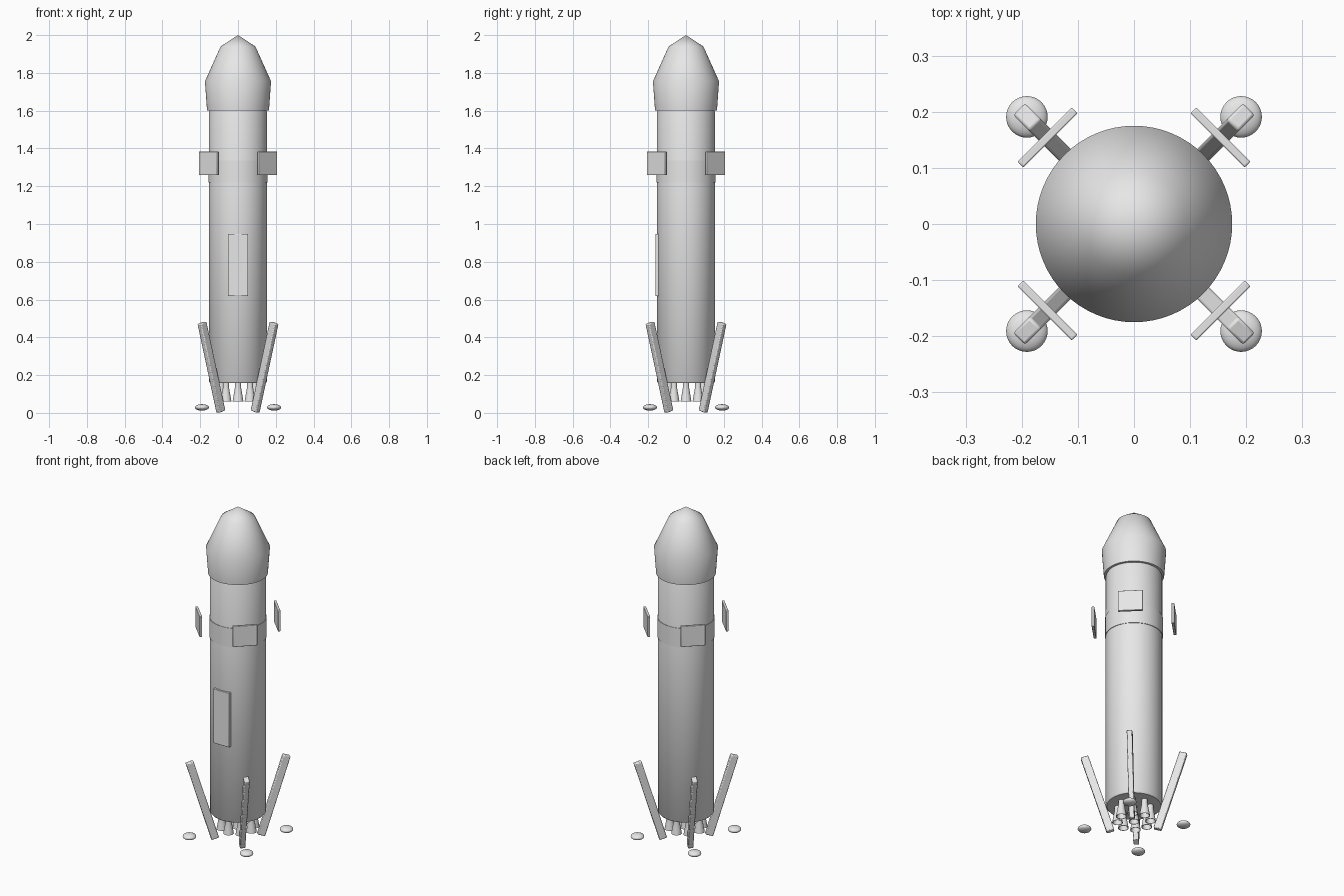
import bpy, bmesh, math
from mathutils import Matrix, Vector

if "Cube" in bpy.data.objects:
    bpy.data.objects.remove(bpy.data.objects["Cube"])

grey = bpy.data.materials.new("light_grey")
grey.diffuse_color = (0.8, 0.8, 0.8, 1)
grey.use_nodes = True
grey.node_tree.nodes["Principled BSDF"].inputs["Base Color"].default_value = grey.diffuse_color


def finish(name, bm, angle=45, bevel=0):
    bmesh.ops.recalc_face_normals(bm, faces=bm.faces)
    me = bpy.data.meshes.new(name)
    bm.to_mesh(me)
    bm.free()
    ob = bpy.data.objects.new(name, me)
    bpy.context.collection.objects.link(ob)
    me.materials.append(grey)
    if bevel:
        m = ob.modifiers.new("bevel", "BEVEL")
        m.width, m.segments = bevel, 2
    bpy.ops.object.select_all(action="DESELECT")
    ob.select_set(True)
    bpy.context.view_layer.objects.active = ob
    bpy.ops.object.shade_smooth_by_angle(angle=math.radians(angle))
    return ob


def lathe(name, profile, centre=(0, 0), n=64):
    """Spin (radius, z) points around a vertical axis."""
    bm = bmesh.new()
    vs = [bm.verts.new((r, 0, z)) for r, z in profile]
    es = [bm.edges.new(p) for p in zip(vs, vs[1:])]
    bmesh.ops.spin(bm, geom=vs + es, cent=(0, 0, 0), axis=(0, 0, 1),
                   angle=2 * math.pi, steps=n, use_duplicate=False)
    bmesh.ops.remove_doubles(bm, verts=bm.verts, dist=1e-5)
    bmesh.ops.translate(bm, verts=bm.verts, vec=(*centre, 0))
    return finish(name, bm)


def box(name, size, matrix, bevel=0.003):
    bm = bmesh.new()
    bmesh.ops.create_cube(bm, size=1, matrix=matrix @ Matrix.Diagonal((*size, 1)))
    return finish(name, bm, 30, bevel)


# main tube, raised band and nose fairing
lathe("body", [(0, 0.158), (0.147, 0.158), (0.154, 0.166), (0.154, 1.592), (0.150, 1.602), (0, 1.602)])
lathe("band", [(0.152, 1.22), (0.157, 1.22), (0.157, 1.335), (0.152, 1.335)])
lathe("fairing", [(0, 1.602), (0.164, 1.602), (0.175, 1.756), (0.092, 1.94), (0, 2.0)])

# front hatch
box("front_panel", (0.106, 0.02, 0.328), Matrix.Translation((0, -0.152, 0.783)), 0.002)

# engine cluster: one in the centre and eight around it
spots = [(0, 0)] + [(0.09 * math.cos(i * math.pi / 4), 0.09 * math.sin(i * math.pi / 4)) for i in range(8)]
for i, p in enumerate(spots):
    lathe(f"engine_{i}", [(0, 0.165), (0.016, 0.165), (0.016, 0.135), (0.022, 0.10), (0.029, 0.06),
                          (0.026, 0.06), (0.014, 0.12), (0, 0.12)], p, 24)

# legs, feet and steering fins on the four diagonals
for i in range(4):
    turn = Matrix.Rotation(math.radians(45 + 90 * i), 4, "Z")
    low, high = Vector((0.128, 0, 0.007)), Vector((0.27, 0, 0.477))
    d = high - low
    tilt = Matrix.Rotation(math.atan2(d.x, d.z), 4, "Y")
    box(f"leg_{i}", (0.044, 0.03, d.length),
        turn @ Matrix.Translation((low + high) / 2) @ tilt, 0.005)
    box(f"fin_{i}", (0.015, 0.137, 0.125),
        turn @ Matrix.Translation((0.218, 0, 1.321)), 0.003)
    bm = bmesh.new()
    bmesh.ops.create_uvsphere(bm, u_segments=32, v_segments=16, radius=1,
                              matrix=turn @ Matrix.Translation((0.27, 0, 0.029))
                              @ Matrix.Diagonal((0.037, 0.037, 0.017, 1)))
    finish(f"foot_{i}", bm, 60)
